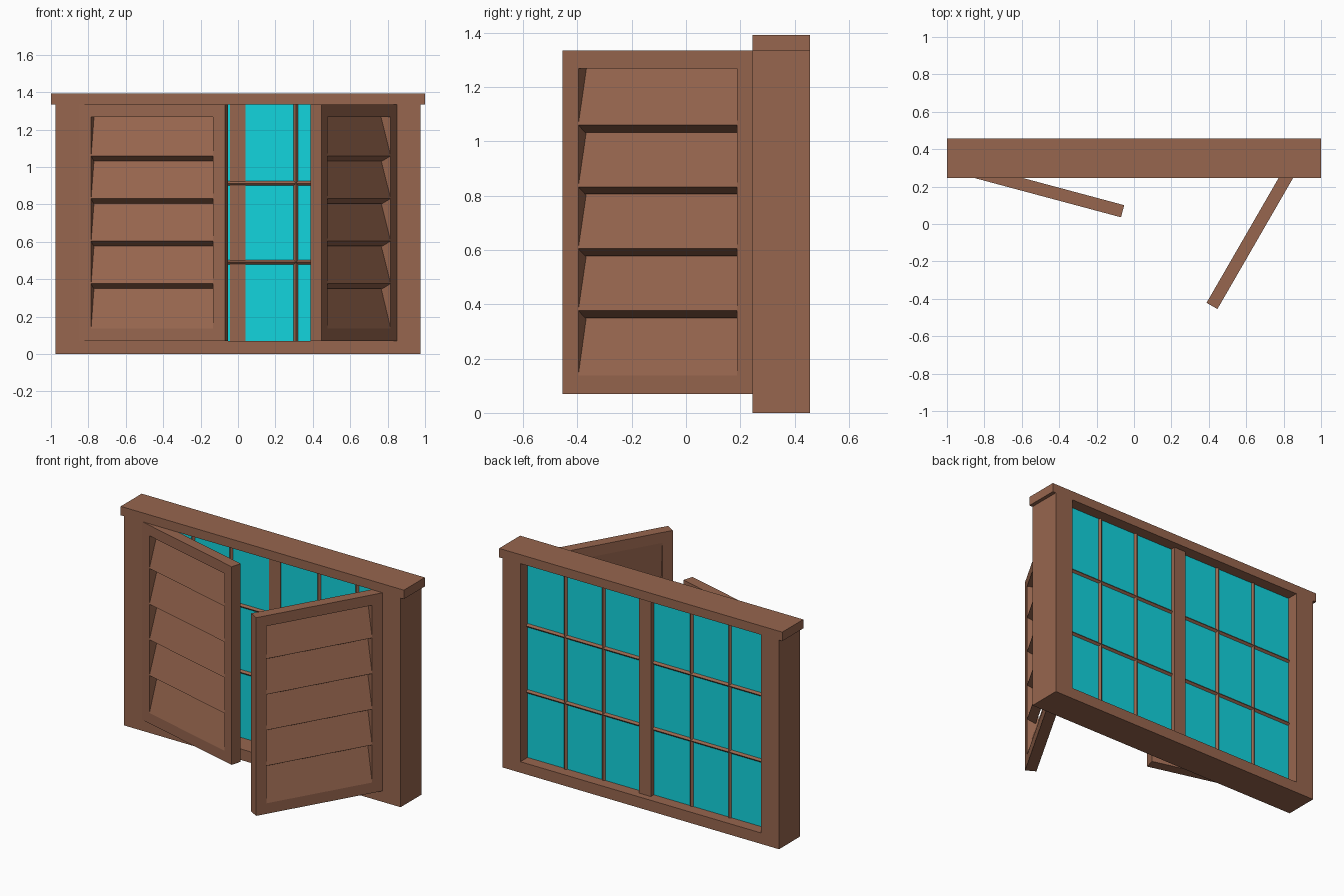
import bpy
import bmesh
from math import radians
from mathutils import Matrix, Vector

if "Cube" in bpy.data.objects:
    bpy.data.objects.remove(bpy.data.objects["Cube"], do_unlink=True)


def material(name, color):
    m = bpy.data.materials.new(name)
    m.use_nodes = True
    m.diffuse_color = color
    m.node_tree.nodes["Principled BSDF"].inputs["Base Color"].default_value = color
    return m


wood = material("brown wood", (0.31, 0.133, 0.077, 1))
pane = material("cyan glass", (0.006, 0.66, 0.73, 1))


def prism(name, points, sweep, mat=wood, matrix=None):
    """Extrude a flat outline along the sweep vector."""
    bm = bmesh.new()
    face = bm.faces.new([bm.verts.new(p) for p in points])
    moved = bmesh.ops.extrude_face_region(bm, geom=[face])["geom"]
    verts = [g for g in moved if isinstance(g, bmesh.types.BMVert)]
    bmesh.ops.translate(bm, verts=verts, vec=Vector(sweep))
    if matrix:
        bmesh.ops.transform(bm, matrix=matrix, verts=bm.verts)
    bmesh.ops.recalc_face_normals(bm, faces=bm.faces)
    mesh = bpy.data.meshes.new(name)
    bm.to_mesh(mesh)
    bm.free()
    mesh.materials.append(mat)
    obj = bpy.data.objects.new(name, mesh)
    bpy.context.collection.objects.link(obj)
    return obj


def box(name, x0, x1, y0, y1, z0, z1, mat=wood, matrix=None):
    outline = [(x0, y0, z0), (x1, y0, z0), (x1, y0, z1), (x0, y0, z1)]
    return prism(name, outline, (0, y1 - y0, 0), mat, matrix)


FRONT, BACK = 0.245, 0.457
HALF, OPEN = 0.977, 0.85
SILL, TOP = 0.07, 1.335
GLASS_Y = 0.38

# Outer frame: sill and two stiles in one outline, closed by the cap
u_shape = [(-HALF, 0), (HALF, 0), (HALF, TOP), (OPEN, TOP),
           (OPEN, SILL), (-OPEN, SILL), (-OPEN, TOP), (-HALF, TOP)]
prism("window_frame", [(x, FRONT, z) for x, z in u_shape], (0, BACK - FRONT, 0))
box("top_cap", -1, 1, FRONT, BACK, TOP, 1.392)

# Glass and centre post
box("glass", -OPEN, OPEN, GLASS_Y - 0.005, GLASS_Y + 0.005, SILL, TOP, pane)
box("centre_post", -0.042, 0.04, GLASS_Y - 0.008, GLASS_Y + 0.035, SILL, TOP)

# Diamond-section glazing bars
R = 0.017
diamond = [(-R, 0), (0, -R), (R, 0), (0, R)]
for i in (1, 2):
    z = SILL + (TOP - SILL) * i / 3
    prism(f"horizontal_bar_{i}",
          [(-OPEN, GLASS_Y + b, z + a) for a, b in diamond], (2 * OPEN, 0, 0))
    for side, label in ((-1, "right"), (1, "left")):
        x = side * (0.04 + (OPEN - 0.04) * i / 3)
        prism(f"{label}_vertical_bar_{i}",
              [(x + a, GLASS_Y + b, SILL) for a, b in diamond], (0, 0, TOP - SILL))

# Louvred shutters, hinged at the front corners of the opening
LENGTH, THICK, RIM = 0.808, 0.067, 0.067
PITCH = 0.2277


def shutter(label, side, angle):
    place = (Matrix.Translation((side * OPEN, FRONT, 0))
             @ Matrix.Rotation(radians(angle), 4, "Z")
             @ Matrix.Diagonal((-side, 1, 1, 1)))
    lo, hi = SILL + RIM, TOP - RIM
    inner = LENGTH - RIM
    # Rim
    box(f"{label}_shutter_hinge_stile", 0, RIM, 0, THICK, SILL, TOP, wood, place)
    box(f"{label}_shutter_free_stile", inner, LENGTH, 0, THICK, SILL, TOP, wood, place)
    box(f"{label}_shutter_bottom_rail", RIM, inner, 0, THICK, SILL, lo, wood, place)
    box(f"{label}_shutter_top_rail", RIM, inner, 0, THICK, hi, TOP, wood, place)
    # Slats: flush in front at the foot, leaning back towards the top
    for k in range(5):
        foot = lo + 0.012 + PITCH * k if k else lo
        head = lo + 0.012 + PITCH * k + 0.205 if k < 4 else hi
        drop = 0.027 if k else 0
        section = [(0, foot), (0.06, head), (THICK, head), (0.051, foot - drop)]
        prism(f"{label}_shutter_slat_{k + 1}",
              [(RIM, d, z) for d, z in section], (inner - RIM, 0, 0), wood, place)


shutter("right", -1, -15)
shutter("left", 1, 60)
